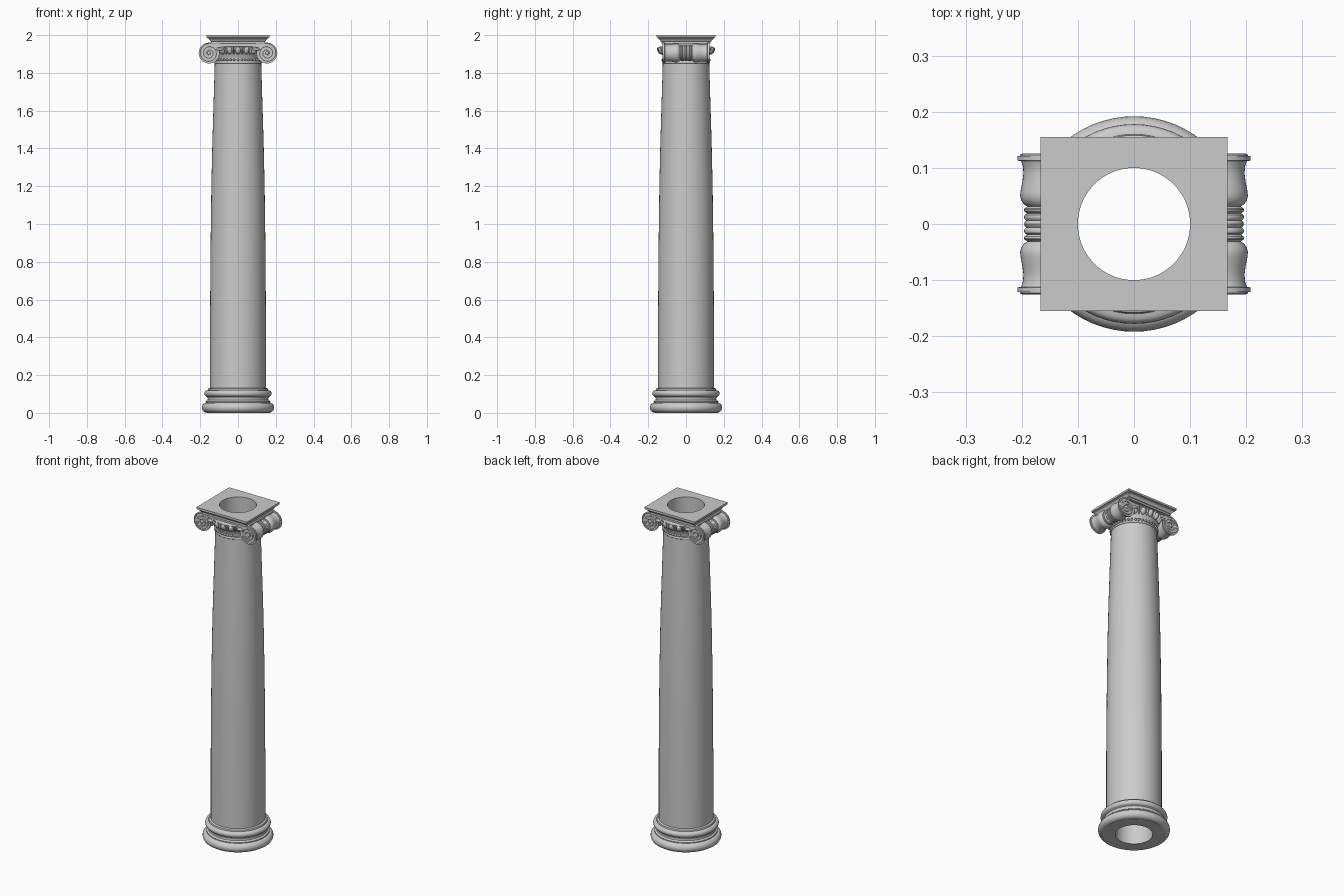
import bpy, bmesh, math
from mathutils import Matrix, Vector

cube = bpy.data.objects.get("Cube")
if cube:
    bpy.data.objects.remove(cube, do_unlink=True)

stone = bpy.data.materials.new("grey_stone")
stone.use_nodes = True
STONE = (0.6, 0.6, 0.6, 1)
stone.diffuse_color = STONE
stone.node_tree.nodes["Principled BSDF"].inputs["Base Color"].default_value = STONE

BORE = 0.1                      # hollow running through the column
VX, VZ, VR = 0.153, 1.905, 0.055  # scroll centre and radius


def finish(obj, angle=35):
    bpy.ops.object.select_all(action='DESELECT')
    obj.select_set(True)
    bpy.context.view_layer.objects.active = obj
    bpy.ops.object.shade_smooth_by_angle(angle=math.radians(angle))
    return obj


def make(name, bm):
    bmesh.ops.recalc_face_normals(bm, faces=bm.faces)
    mesh = bpy.data.meshes.new(name)
    bm.to_mesh(mesh)
    bm.free()
    mesh.materials.append(stone)
    obj = bpy.data.objects.new(name, mesh)
    bpy.context.collection.objects.link(obj)
    return finish(obj)


def bump(r, z, radius, height, steps=8):
    """Half-round moulding, listed from bottom to top."""
    return [(r + radius * math.cos(a), z + height * math.sin(a))
            for a in [math.pi * (i / steps - 0.5) for i in range(steps + 1)]]


def lathe(name, profile, inner=BORE, n=64, square=None, matrix=Matrix()):
    """Ring solid; with square=(hx, hy) the profile is an inset from a rectangle."""
    loop = [(r, z, square) for r, z in profile]
    loop += [(inner, profile[-1][1], None), (inner, profile[0][1], None)]
    bm = bmesh.new()
    rings = []
    for r, z, sq in loop:
        ring = []
        for i in range(n):
            a = 2 * math.pi * i / n
            c, s = math.cos(a), math.sin(a)
            if sq:
                m = max(abs(c), abs(s))
                p = Vector((c / m * (sq[0] - r), s / m * (sq[1] - r), z))
            else:
                p = Vector((c * r, s * r, z))
            ring.append(bm.verts.new(matrix @ p))
        rings.append(ring)
    for k, ring in enumerate(rings):
        up = rings[(k + 1) % len(rings)]
        for i in range(n):
            j = (i + 1) % n
            bm.faces.new((ring[i], ring[j], up[j], up[i]))
    bmesh.ops.remove_doubles(bm, verts=bm.verts, dist=1e-5)
    return make(name, bm)


def add_ball(bm, loc, scale, yaw=0, tilt=0, segs=12):
    m = (Matrix.Translation(loc) @ Matrix.Rotation(yaw, 4, 'Z')
         @ Matrix.Rotation(tilt, 4, 'X') @ Matrix.Diagonal((*scale, 1)))
    bmesh.ops.create_uvsphere(bm, u_segments=segs, v_segments=segs // 2 + 2,
                              radius=1, matrix=m)


# Base mouldings
lathe("base", [(0.168, 0.0)] + bump(0.167, 0.028, 0.025, 0.026)
      + [(0.171, 0.055), (0.171, 0.06), (0.162, 0.067), (0.16, 0.075),
         (0.163, 0.083), (0.168, 0.086)]
      + bump(0.164, 0.103, 0.014, 0.016)
      + [(0.16, 0.12), (0.158, 0.128), (0.15, 0.132)])

# Shaft with a gentle swelling taper
lathe("shaft", [(0.148, 0.13), (0.148, 0.5), (0.145, 0.9), (0.141, 1.2),
                (0.136, 1.42), (0.13, 1.62), (0.123, 1.85)])

# Neck ring and its string of beads
lathe("neck_ring", [(0.122, 1.845)] + bump(0.122, 1.855, 0.006, 0.006)
      + [(0.121, 1.863), (0.121, 1.878)])
bm = bmesh.new()
for i in range(40):
    a = 2 * math.pi * i / 40
    add_ball(bm, (0.124 * math.cos(a), 0.124 * math.sin(a), 1.869),
             (0.007, 0.007, 0.007), segs=8)
make("neck_beads", bm)

# Flared cushion under the scrolls
lathe("cushion", [(0.119, 1.875), (0.122, 1.885), (0.127, 1.898), (0.135, 1.912),
                  (0.141, 1.925), (0.143, 1.937), (0.137, 1.94)])

# Carved eggs and darts, front and back
eggs, darts = bmesh.new(), bmesh.new()
for side in (0, math.pi):
    for k in range(-4, 5):
        yaw = side + math.radians(9.5 * k)
        out = Matrix.Rotation(yaw, 3, 'Z') @ Vector((0, -1, 0))
        if k % 2 == 0:
            add_ball(eggs, out * 0.138 + Vector((0, 0, 1.918)),
                     (0.0145, 0.013, 0.021), yaw, 0.5, 16)
        else:
            add_ball(darts, out * 0.139 + Vector((0, 0, 1.918)),
                     (0.004, 0.012, 0.022), yaw, 0.5, 8)
make("eggs", eggs)
make("darts", darts)

# Channel band joining the scrolls
lathe("scroll_band", [(0, 1.934), (0, 1.958)], square=(VX, 0.117))

# Scroll bolsters, turned along y with a ringed waist
half = [(0.043, 0.0), (0.042, 0.003), (0.039, 0.006), (0.042, 0.009),
        (0.043, 0.0125), (0.042, 0.016), (0.038, 0.019), (0.042, 0.022),
        (0.043, 0.0255), (0.042, 0.028), (0.037, 0.031), (0.043, 0.035),
        (0.048, 0.042), (0.05, 0.05), (0.049, 0.06), (0.046, 0.075),
        (0.044, 0.09), (0.045, 0.103), (0.048, 0.112), (VR, 0.113), (VR, 0.121)]
bolster = [(r, -y) for r, y in reversed(half[1:])] + half
for sx, name in ((1, "left"), (-1, "right")):
    place = Matrix.Translation((sx * VX, 0, VZ)) @ Matrix.Rotation(-math.pi / 2, 4, 'X')
    lathe(name + "_bolster", bolster, inner=0, n=40, matrix=place)

# Raised spirals and eyes on the scroll faces
eyes = bmesh.new()
TURNS, STEPS = 2.5, 90
for sx, xname in ((1, "left"), (-1, "right")):
    for sy, yname in ((-1, "front"), (1, "back")):
        add_ball(eyes, (sx * VX, sy * 0.121, VZ), (0.009, 0.006, 0.009))
        pts = [(0, sy * 0.118, VZ + VR - 0.004)]
        for i in range(STEPS + 1):
            t = i / STEPS
            a = math.pi / 2 - 2 * math.pi * TURNS * t
            r = (VR - 0.004) * (1 - t) + 0.009 * t
            pts.append((sx * (VX + r * math.cos(a)), sy * 0.121, VZ + r * math.sin(a)))
        curve = bpy.data.curves.new(f"{yname}_{xname}_spiral", 'CURVE')
        curve.dimensions = '3D'
        curve.bevel_depth = 0.0042
        curve.bevel_resolution = 1
        curve.use_fill_caps = True
        spline = curve.splines.new('POLY')
        spline.points.add(len(pts) - 1)
        for point, co in zip(spline.points, pts):
            point.co = (*co, 1)
        curve.materials.append(stone)
        obj = bpy.data.objects.new(curve.name, curve)
        bpy.context.collection.objects.link(obj)
        bpy.ops.object.select_all(action='DESELECT')
        obj.select_set(True)
        bpy.context.view_layer.objects.active = obj
        bpy.ops.object.convert(target='MESH')
        finish(bpy.context.view_layer.objects.active, 50)
make("scroll_eyes", eyes)

# Corner leaves bridging cushion and scrolls
leaves = bmesh.new()
for sx in (1, -1):
    for sy in (1, -1):
        add_ball(leaves, (sx * 0.1, sy * 0.12, 1.925), (0.02, 0.01, 0.008), -sx * sy * 0.4)
make("corner_leaves", leaves)

# Moulded square top slab
lathe("top_slab", [(0.024, 1.956), (0.024, 1.966), (0.02, 1.968), (0.017, 1.974),
                   (0.01, 1.981), (0.006, 1.983), (0.006, 1.987), (0, 1.989),
                   (0, 2.0)], square=(0.167, 0.155))
